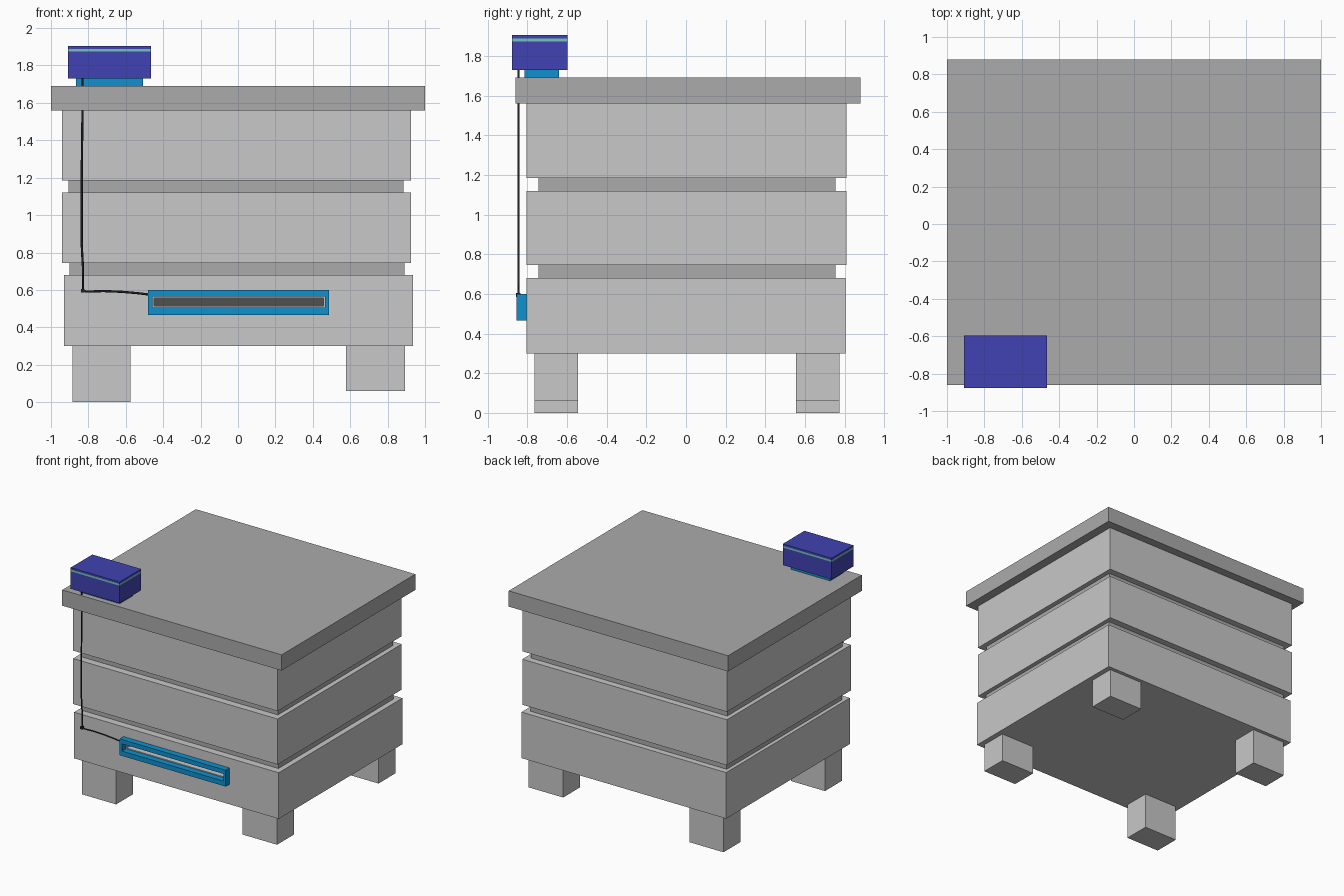
import bpy
import bmesh
from mathutils import Vector

if "Cube" in bpy.data.objects:
    bpy.data.objects.remove(bpy.data.objects["Cube"])


def material(name, rgb):
    """Flat colour given as sRGB 0-255, stored as linear."""
    def lin(c):
        c /= 255
        return c / 12.92 if c <= 0.04045 else ((c + 0.055) / 1.055) ** 2.4
    m = bpy.data.materials.new(name)
    m.diffuse_color = (*[lin(c) for c in rgb], 1)
    m.use_nodes = True
    m.node_tree.nodes["Principled BSDF"].inputs["Base Color"].default_value = m.diffuse_color
    return m


LIGHT = material("light grey", (200, 200, 200))
GREY = material("mid grey", (171, 171, 171))
BLUE = material("bright blue", (14, 145, 207))
INDIGO = material("indigo", (64, 66, 178))
TEAL = material("pale teal", (115, 195, 185))
DARK = material("dark grey", (80, 80, 80))
BLACK = material("cable black", (40, 40, 42))


def box(name, x, y, z, mat):
    """Box from (min, max) ranges on each axis."""
    bm = bmesh.new()
    bmesh.ops.create_cube(bm, size=1)
    for v in bm.verts:
        v.co = Vector([(r[0] + r[1]) / 2 + c * (r[1] - r[0])
                       for r, c in zip((x, y, z), v.co)])
    me = bpy.data.meshes.new(name)
    bm.to_mesh(me)
    bm.free()
    ob = bpy.data.objects.new(name, me)
    bpy.context.collection.objects.link(ob)
    me.materials.append(mat)
    return ob


def cut(target, name, x, y, z):
    """Boolean a box-shaped opening out of the target."""
    cutter = box(name, x, y, z, target.data.materials[0])
    mod = target.modifiers.new("opening", 'BOOLEAN')
    mod.operation = 'DIFFERENCE'
    mod.solver = 'EXACT'
    mod.object = cutter
    bpy.context.view_layer.update()
    deps = bpy.context.evaluated_depsgraph_get()
    me = bpy.data.meshes.new_from_object(target.evaluated_get(deps))
    target.modifiers.clear()
    target.data = me
    bpy.data.objects.remove(cutter)


# Stacked hive bodies, recessed bands and lid
lower = box("lower_body", (-0.93, 0.935), (-0.805, 0.805), (0.30, 0.68), LIGHT)
box("middle_body", (-0.94, 0.925), (-0.805, 0.81), (0.745, 1.12), LIGHT)
box("upper_body", (-0.94, 0.925), (-0.805, 0.81), (1.185, 1.56), LIGHT)
box("lower_band", (-0.90, 0.89), (-0.745, 0.755), (0.68, 0.745), GREY)
box("upper_band", (-0.905, 0.885), (-0.745, 0.755), (1.12, 1.185), GREY)
box("lid", (-1.0, 1.0), (-0.86, 0.88), (1.56, 1.69), GREY)

# Feet: the left pair reaches lower than the right pair
for side, x, z0 in (("left", (-0.885, -0.575), 0.0), ("right", (0.577, 0.892), 0.06)):
    for end, y in (("front", (-0.765, -0.545)), ("back", (0.555, 0.775))):
        box(f"{end}_{side}_foot", x, y, (z0, 0.30), LIGHT)

# Entrance slot with its blue frame
cut(lower, "slot_cutter", (-0.45, 0.457), (-0.9, -0.76), (0.513, 0.556))
box("slot_back", (-0.45, 0.457), (-0.764, -0.758), (0.513, 0.556), DARK)
frame = box("entrance_frame", (-0.48, 0.487), (-0.855, -0.805), (0.465, 0.60), BLUE)
cut(frame, "frame_cutter", (-0.458, 0.465), (-0.9, -0.7), (0.505, 0.564))

# Electronics case on the lid: mount, case, sealing strip, cover
CX, CY = (-0.91, -0.465), (-0.878, -0.597)
box("case_mount", (-0.865, -0.508), (-0.815, -0.64), (1.69, 1.73), BLUE)
box("case_body", CX, CY, (1.73, 1.874), INDIGO)
box("case_seal", CX, CY, (1.874, 1.889), TEAL)
box("case_cover", CX, CY, (1.889, 1.905), INDIGO)


# Cable from the case down to the entrance frame
def tube(name, points, radius):
    cu = bpy.data.curves.new(name, 'CURVE')
    cu.dimensions = '3D'
    cu.bevel_depth = radius
    cu.bevel_resolution = 1
    cu.use_fill_caps = True
    sp = cu.splines.new('POLY')
    sp.points.add(len(points) - 1)
    for p, co in zip(sp.points, points):
        p.co = (*co, 1)
    cu.materials.append(BLACK)
    ob = bpy.data.objects.new(name, cu)
    bpy.context.collection.objects.link(ob)


Y = -0.845
tube("cable", [(-0.832, Y, 1.735), (-0.832, Y, 1.5), (-0.836, Y, 1.2), (-0.836, Y, 0.85),
               (-0.829, Y, 0.72), (-0.829, Y, 0.597), (-0.81, Y, 0.591), (-0.72, Y, 0.594),
               (-0.62, Y, 0.59), (-0.53, Y, 0.582), (-0.46, Y, 0.573)], 0.006)
box("cable_clip", (-0.84, -0.82), (-0.856, -0.835), (0.585, 0.605), BLACK)
